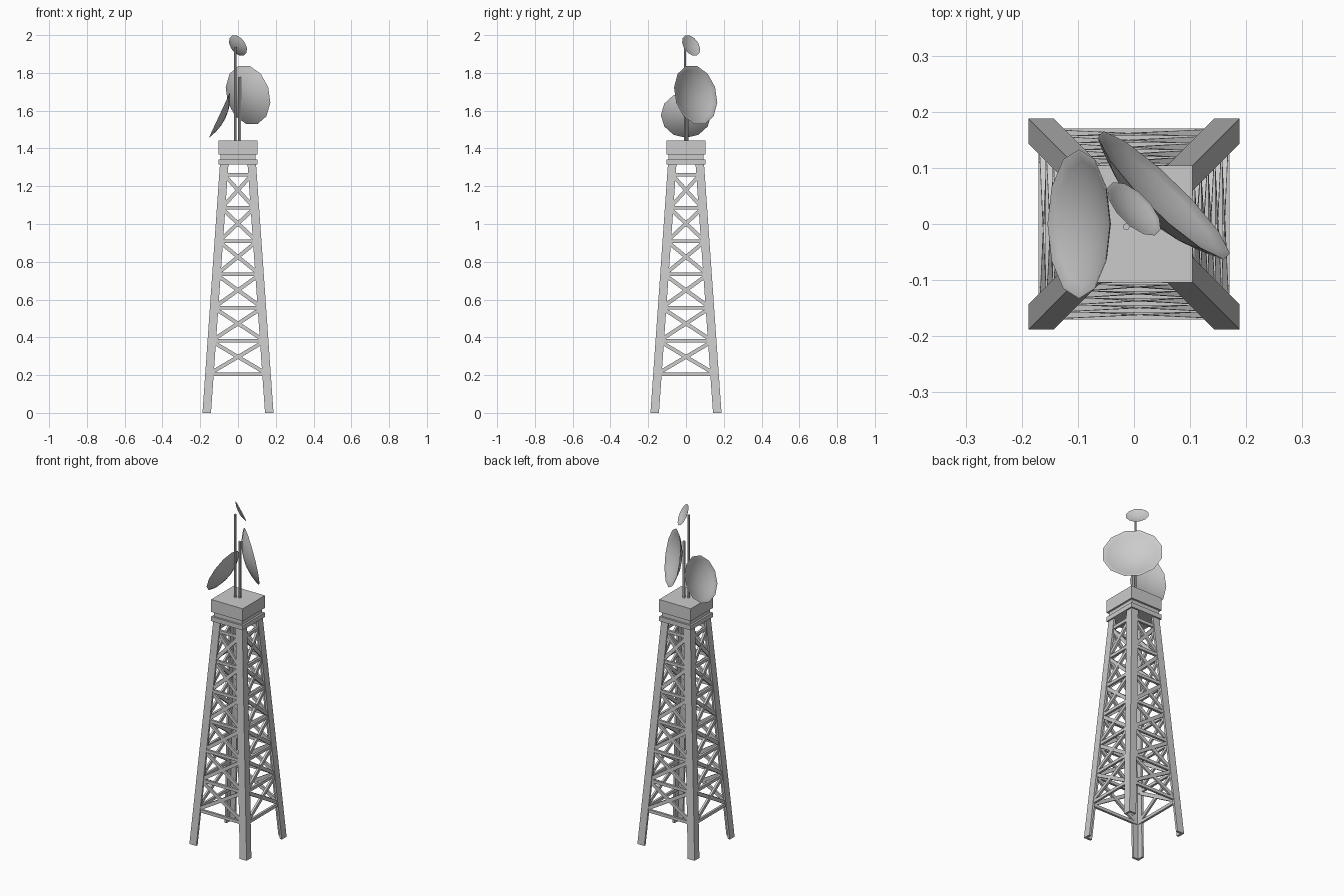
import bpy, bmesh, math
from mathutils import Vector, Matrix

if "Cube" in bpy.data.objects:
    bpy.data.objects.remove(bpy.data.objects["Cube"])

H = 1.325                      # leg height
OUT0, OUT1 = 0.188, 0.095      # outer half-width at ground and at the top


def half(z):
    return OUT0 + (OUT1 - OUT0) * z / H


def finish(name, bm):
    bmesh.ops.recalc_face_normals(bm, faces=bm.faces)
    me = bpy.data.meshes.new(name)
    bm.to_mesh(me)
    bm.free()
    ob = bpy.data.objects.new(name, me)
    bpy.context.collection.objects.link(ob)
    return ob


def block(name, w, z0, z1):
    bm = bmesh.new()
    bmesh.ops.create_cube(bm, size=1, matrix=Matrix.Translation((0, 0, (z0 + z1) / 2))
                          @ Matrix.Diagonal((2 * w, 2 * w, z1 - z0, 1)))
    return finish(name, bm)


def leg(name, sx, sy, w=0.045, t=0.013):
    # tapered-in angle-iron leg with an L section
    prof = [(0, 0), (w, 0), (w, t), (t, t), (t, w), (0, w)]
    bm = bmesh.new()
    rings = []
    for z in (0, H):
        o = half(z)
        rings.append([bm.verts.new((sx * (o - a), sy * (o - b), z)) for a, b in prof])
    n = len(prof)
    for i in range(n):
        j = (i + 1) % n
        bm.faces.new((rings[0][i], rings[0][j], rings[1][j], rings[1][i]))
    bm.faces.new(rings[0])
    bm.faces.new(rings[1])
    return finish(name, bm)


def beam(bm, a, b, wide, deep, out):
    # box from a to b, thin along the outward direction
    a, b = Vector(a), Vector(b)
    d = b - a
    x = d.normalized()
    y = (out - x * out.dot(x)).normalized()
    m = Matrix((x, y, x.cross(y))).transposed().to_4x4()
    m.translation = (a + b) / 2
    bmesh.ops.create_cube(bm, size=1, matrix=m @ Matrix.Diagonal((d.length, deep, wide, 1)))


def mast(name, x, y, r, z0, z1):
    bm = bmesh.new()
    bmesh.ops.create_cone(bm, cap_ends=True, segments=8, radius1=r, radius2=r, depth=z1 - z0,
                          matrix=Matrix.Translation((x, y, (z0 + z1) / 2)))
    return finish(name, bm)


def dish(name, centre, azimuth, tilt, R, depth, turn, t=0.005, sides=12):
    # shallow bowl lathed from a closed shell profile, opening along n
    az, ti = math.radians(azimuth), math.radians(tilt)
    n = Vector((math.cos(az) * math.cos(ti), math.sin(az) * math.cos(ti), math.sin(ti)))
    x = Vector((-math.sin(az), math.cos(az), 0))
    m = Matrix((x, n.cross(x), n)).transposed().to_4x4()
    m.translation = centre
    fr = (0.35, 0.65, 0.87, 1)
    back = [(f * R, -depth * (1 - f * f)) for f in fr]
    front = [(f * (R - t * 0.8), -(depth - t) * (1 - f * f)) for f in reversed(fr)]
    bm = bmesh.new()
    rings = []
    for r, z in back + front:
        rings.append([bm.verts.new((r * math.cos(a), r * math.sin(a), z)) for a in
                      (2 * math.pi * (k + turn) / sides for k in range(sides))])
    for p, q in zip(rings, rings[1:]):
        for k in range(sides):
            j = (k + 1) % sides
            bm.faces.new((p[k], p[j], q[j], q[k]))
    for ring, z in ((rings[0], -depth), (rings[-1], -depth + t)):
        c = bm.verts.new((0, 0, z))
        for k in range(sides):
            bm.faces.new((ring[k], ring[(k + 1) % sides], c))
    bm.transform(m)
    ob = finish(name, bm)
    bpy.context.view_layer.objects.active = ob
    ob.select_set(True)
    bpy.ops.object.shade_smooth_by_angle(angle=math.radians(40))
    ob.select_set(False)
    return ob


# four corner legs
for sx, nx in ((-1, "left"), (1, "right")):
    for sy, ny in ((-1, "front"), (1, "back")):
        leg(f"{ny}_{nx}_leg", sx, sy)

# lattice on each side: seven rails with crossed braces between
levels = [0.205 + 0.176 * i for i in range(7)]
for k, side in enumerate(("front", "right", "back", "left")):
    bm = bmesh.new()
    out = Vector((0, -1, 0))
    for i, z in enumerate(levels):
        o = half(z)
        e = o - 0.02
        beam(bm, (-e, -o + 0.010, z), (e, -o + 0.010, z), 0.018, 0.013, out)
        if i < 6:
            z2 = levels[i + 1]
            o2 = half(z2)
            e2 = o2 - 0.035
            e1 = o - 0.035
            for s in (-1, 1):
                beam(bm, (-s * e1, -o + 0.011, z + 0.01), (s * e2, -o2 + 0.011, z2 - 0.01),
                     0.02, 0.012 + 0.001 * s, out)
    bm.transform(Matrix.Rotation(k * math.pi / 2, 4, 'Z'))
    finish(f"{side}_lattice", bm)

# head: lower plate, recessed neck, top box
block("lower_plate", 0.104, 1.315, 1.342)
block("neck", 0.093, 1.342, 1.369)
block("top_box", 0.104, 1.369, 1.443)

# masts
mast("tall_mast", -0.014, -0.005, 0.006, 1.44, 1.936)
mast("short_mast", 0.009, 0.005, 0.008, 1.44, 1.777)

# dishes
dish("large_dish", (0.053, 0.051, 1.683), 46, 11, 0.162, 0.045, 0.5)
dish("side_dish", (-0.098, 0.0, 1.577), 180, 25, 0.133, 0.036, 0)
dish("small_dish", (0.0, 0.027, 1.945), 45, 27, 0.062, 0.014, 0.5, t=0.003)
